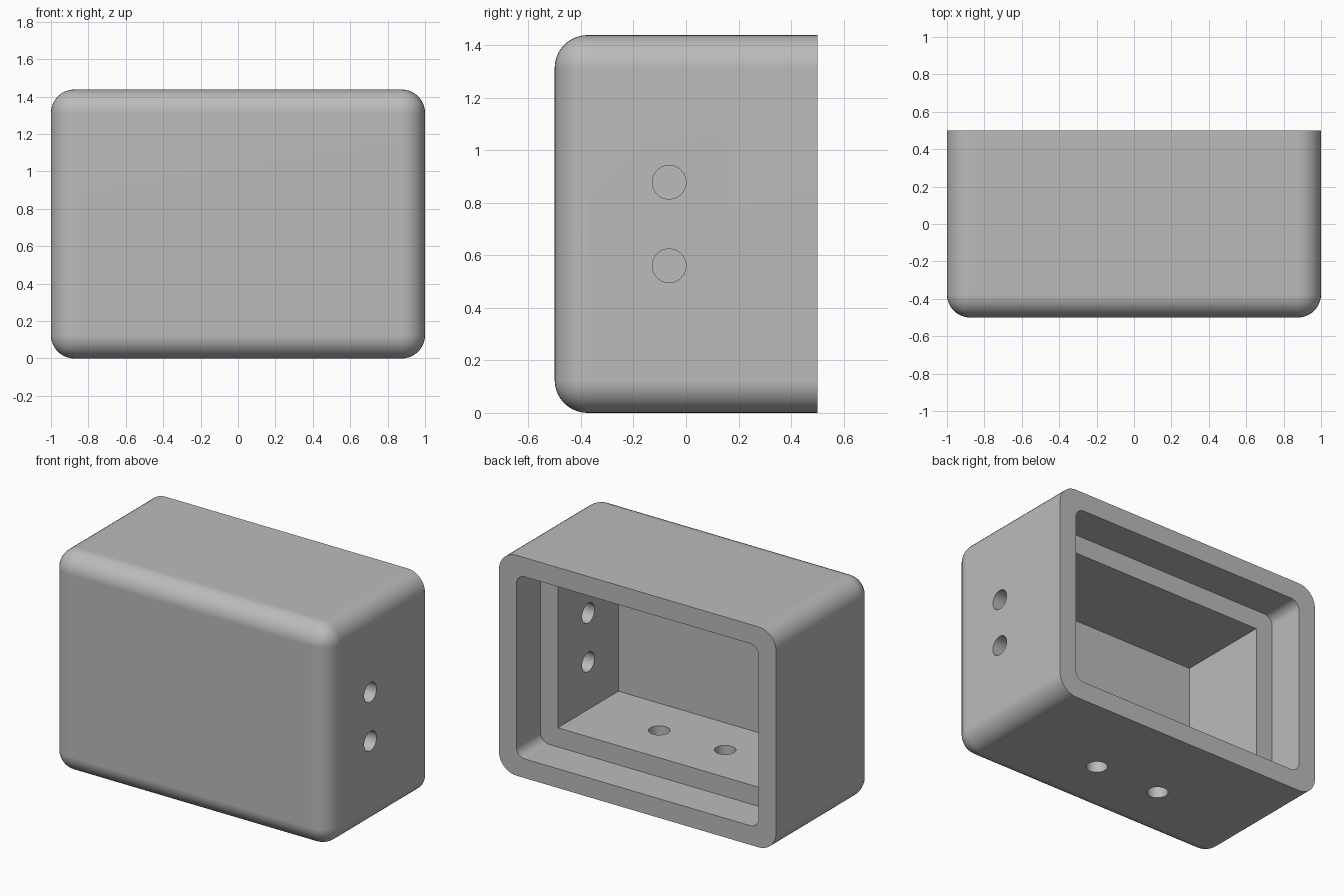
import bpy, bmesh, math
from mathutils import Matrix, Vector

cube = bpy.data.objects.get("Cube")
if cube:
    bpy.data.objects.remove(cube, do_unlink=True)

HEIGHT = 1.438
WALL = 0.125
MID = HEIGHT / 2
HOLE_Y, HOLE_R = -0.064, 0.064

grey = bpy.data.materials.new("plain grey")
grey.use_nodes = True
colour = (0.5, 0.5, 0.5, 1)
grey.diffuse_color = colour
grey.node_tree.nodes["Principled BSDF"].inputs["Base Color"].default_value = colour


def finish(bm, name):
    bmesh.ops.recalc_face_normals(bm, faces=bm.faces)
    mesh = bpy.data.meshes.new(name)
    bm.to_mesh(mesh)
    bm.free()
    mesh.materials.append(grey)
    obj = bpy.data.objects.new(name, mesh)
    bpy.context.collection.objects.link(obj)
    return obj


def box(name, inset, y0, y1, radius=0, segments=8, round_front=False):
    """Box spanning y0..y1, inset from the outer walls, with rounded corners."""
    bm = bmesh.new()
    size = (2 - 2 * inset, y1 - y0, HEIGHT - 2 * inset)
    place = Matrix.Translation((0, (y0 + y1) / 2, MID))
    bmesh.ops.create_cube(bm, size=1, matrix=place @ Matrix.Diagonal((*size, 1)))
    if radius:
        edges = []
        for e in bm.edges:
            ys = [v.co.y for v in e.verts]
            along_y = max(ys) - min(ys) > 0.01
            if along_y or (round_front and max(ys) < y0 + 0.01):
                edges.append(e)
        bmesh.ops.bevel(bm, geom=edges, offset=radius, segments=segments,
                        profile=0.5, affect='EDGES')
    return finish(bm, name)


def drill(name, centre, axis):
    bm = bmesh.new()
    turn = Vector((0, 0, 1)).rotation_difference(Vector(axis)).to_matrix().to_4x4()
    bmesh.ops.create_cone(bm, cap_ends=True, segments=48, radius1=HOLE_R,
                          radius2=HOLE_R, depth=0.6,
                          matrix=Matrix.Translation(centre) @ turn)
    return finish(bm, name)


# Outer shell: rounded everywhere except the open back rim
housing = box("housing", 0, -0.5, 0.5, WALL, 10, True)

# Stepped opening in the back: lid recess, then the deeper cavity
cutters = [box("lid_recess_cutter", WALL, 0.25, 0.7, WALL / 2),
           box("cavity_cutter", 2 * WALL, -0.5 + WALL, 0.4)]

# Paired holes through the left wall and the floor
for side in (-1, 1):
    cutters.append(drill("wall_hole_cutter", (1, HOLE_Y, MID + side * 0.159), (1, 0, 0)))
    cutters.append(drill("floor_hole_cutter", (side * 0.238, HOLE_Y, 0), (0, 0, 1)))

bpy.context.view_layer.objects.active = housing
for cutter in cutters:
    cutter.hide_render = True
    mod = housing.modifiers.new("cut", 'BOOLEAN')
    mod.operation = 'DIFFERENCE'
    mod.solver = 'EXACT'
    mod.object = cutter
    bpy.ops.object.modifier_apply(modifier=mod.name)
    bpy.data.objects.remove(cutter, do_unlink=True)

# Smooth roundings, crisp rims, flat walls
for obj in bpy.context.selected_objects:
    obj.select_set(False)
housing.select_set(True)
bpy.ops.object.shade_smooth_by_angle(angle=math.radians(30))
weighted = housing.modifiers.new("flat walls", 'WEIGHTED_NORMAL')
weighted.keep_sharp = True
